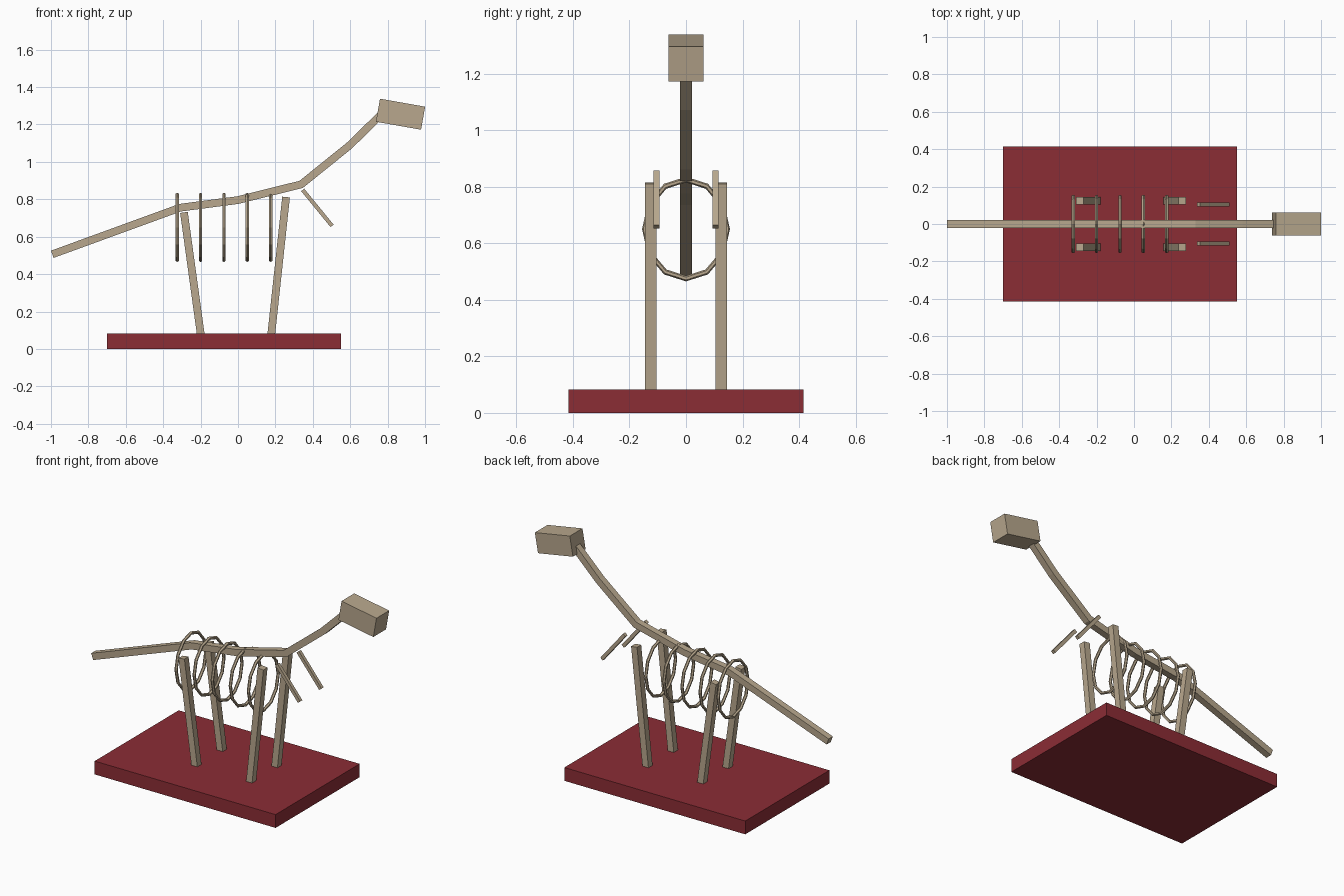
import bpy, bmesh, math
from mathutils import Vector, Matrix

cube = bpy.data.objects.get("Cube")
if cube:
    bpy.data.objects.remove(cube, do_unlink=True)


def material(name, rgb):
    m = bpy.data.materials.new(name)
    m.use_nodes = True
    color = (*rgb, 1)
    m.diffuse_color = color
    m.node_tree.nodes["Principled BSDF"].inputs["Base Color"].default_value = color
    return m


bone = material("bone tan", (0.48, 0.39, 0.27))
red = material("dark red", (0.26, 0.026, 0.036))


def finish(name, bm, mat):
    bmesh.ops.recalc_face_normals(bm, faces=bm.faces)
    mesh = bpy.data.meshes.new(name)
    bm.to_mesh(mesh)
    bm.free()
    mesh.materials.append(mat)
    obj = bpy.data.objects.new(name, mesh)
    bpy.context.collection.objects.link(obj)
    return obj


def box(name, size, center, mat, tilt=0):
    bm = bmesh.new()
    matrix = (Matrix.Translation(center) @ Matrix.Rotation(tilt, 4, 'Y')
              @ Matrix.Diagonal((*size, 1)))
    bmesh.ops.create_cube(bm, size=1, matrix=matrix)
    return finish(name, bm, mat)


def bar(name, path, y, thick):
    """Square bar with mitred joints along a path in the xz plane."""
    pts = [Vector(p) for p in path]
    dirs = [(b - a).normalized() for a, b in zip(pts, pts[1:])]
    bm = bmesh.new()
    h = thick / 2
    rings = []
    for i, p in enumerate(pts):
        before, after = dirs[max(i - 1, 0)], dirs[min(i, len(dirs) - 1)]
        t = (before + after).normalized()
        n = Vector((-t.y, t.x)) * h / t.dot(after)
        corners = [(1, -1), (1, 1), (-1, 1), (-1, -1)]
        rings.append([bm.verts.new((p.x + s * n.x, y + w * h, p.y + s * n.y))
                      for s, w in corners])
    for a, b in zip(rings, rings[1:]):
        for k in range(4):
            j = (k + 1) % 4
            bm.faces.new((a[k], a[j], b[j], b[k]))
    bm.faces.new(rings[0])
    bm.faces.new(rings[-1])
    return finish(name, bm, bone)


# Display base
box("base", (1.25, 0.83, 0.083), (-0.075, 0, 0.0415), red)

# Tail, back and neck as one bent bar
bar("spine", [(-0.993, 0.506), (-0.31, 0.755), (0, 0.796),
              (0.338, 0.88), (0.595, 1.087), (0.76, 1.248)], 0, 0.041)

# Head block
box("head", (0.245, 0.125, 0.125), (0.869, 0, 1.255), bone, math.radians(10))

# Paired limbs
for side, y in (("left", 1), ("right", -1)):
    # The model's head points to +x, so y only sets the near or far limb
    bar("rear_leg_" + side, [(-0.198, 0.07), (-0.289, 0.73)], y * 0.125, 0.041)
    bar("front_leg_" + side, [(0.177, 0.07), (0.257, 0.812)], y * 0.125, 0.041)
    bar("arm_" + side, [(0.346, 0.85), (0.503, 0.658)], y * 0.105, 0.021)

# Ribs: oval hoops hanging around the spine
for i in range(5):
    bpy.ops.mesh.primitive_torus_add(
        major_segments=12, minor_segments=6, major_radius=0.175,
        minor_radius=0.01, location=(-0.325 + 0.125 * i, 0, 0.65),
        rotation=(0, math.pi / 2, 0))
    rib = bpy.context.object
    rib.name = "rib_%d" % (i + 1)
    rib.scale.y = 0.84
    rib.data.materials.append(bone)
